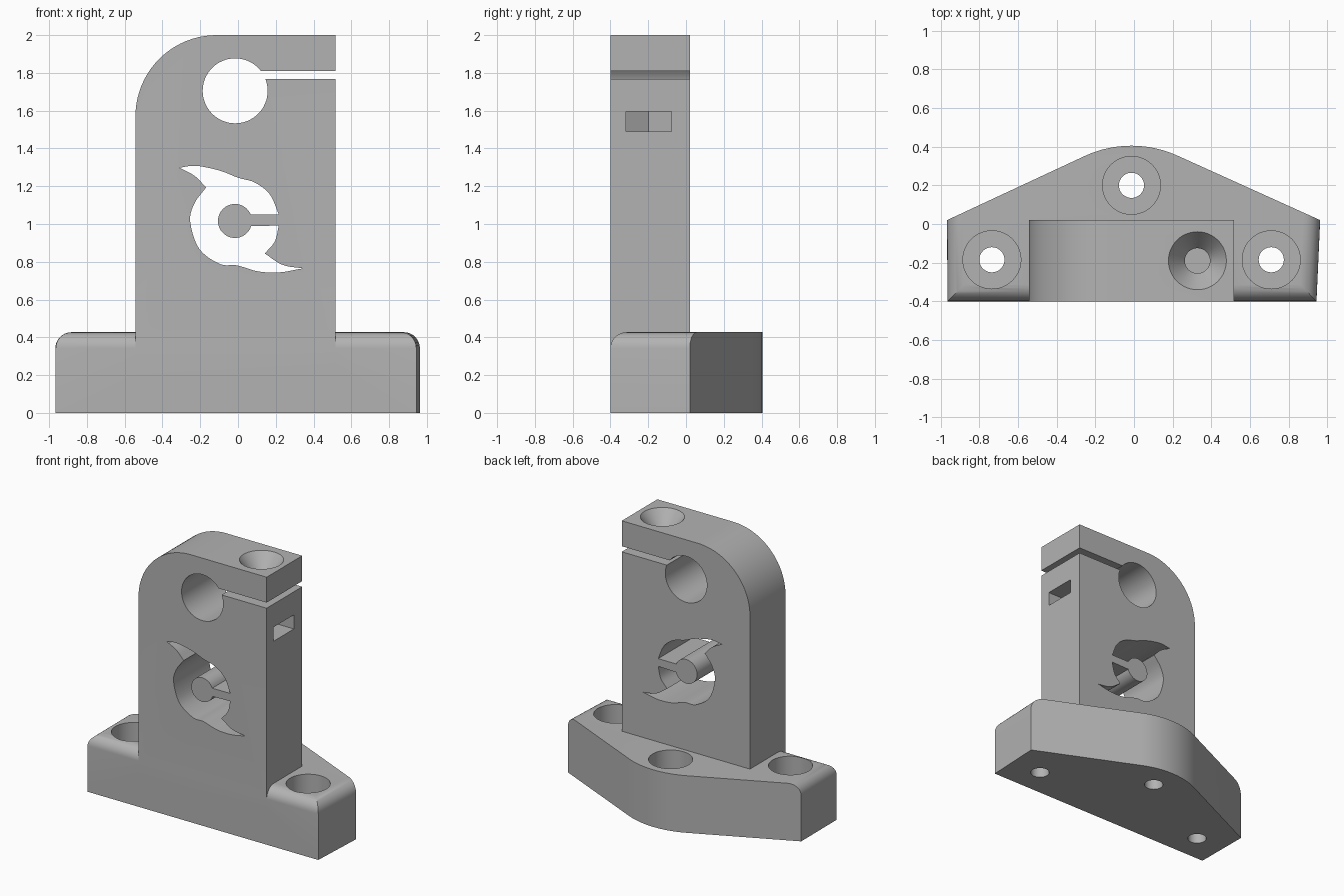
import bpy
import bmesh
from math import cos, sin, pi, radians
from mathutils import Vector

if "Cube" in bpy.data.objects:
    bpy.data.objects.remove(bpy.data.objects["Cube"])

FRONT, BACK = -0.40, 0.02      # column thickness
BASE_TOP, TOP = 0.427, 2.0
LEFT, RIGHT = -0.543, 0.517    # column width
MID_Y = -0.19


def arc(cx, cy, r, a0, a1, n):
    """Points on an arc, angles in degrees."""
    angles = [radians(a0 + (a1 - a0) * i / n) for i in range(n + 1)]
    return [(cx + r * cos(a), cy + r * sin(a)) for a in angles]


def spline(points, steps=5):
    """Smooth curve through a few points."""
    pts = [Vector(p) for p in points]
    pts = [2 * pts[0] - pts[1]] + pts + [2 * pts[-1] - pts[-2]]
    out = []
    for a, b, c, d in zip(pts, pts[1:], pts[2:], pts[3:]):
        for i in range(steps):
            t = i / steps
            p = (2 * b + (c - a) * t + (2 * a - 5 * b + 4 * c - d) * t ** 2
                 + (3 * b - a - 3 * c + d) * t ** 3) / 2
            out.append(tuple(p))
    return out + [tuple(points[-1])]


def prism(name, outline, lo, hi, axis="z", round_edges=None, radius=0.085):
    """Extrude an outline along z, or a front (x, z) outline along y."""
    bm = bmesh.new()
    place = (lambda u, v: (u, v, lo)) if axis == "z" else (lambda u, v: (u, lo, v))
    face = bm.faces.new([bm.verts.new(place(u, v)) for u, v in outline])
    grown = bmesh.ops.extrude_face_region(bm, geom=[face])["geom"]
    shift = Vector((0, 0, hi - lo)) if axis == "z" else Vector((0, hi - lo, 0))
    bmesh.ops.translate(bm, verts=[v for v in grown if isinstance(v, bmesh.types.BMVert)], vec=shift)
    bmesh.ops.recalc_face_normals(bm, faces=bm.faces)
    if round_edges:
        edges = [e for e in bm.edges if round_edges(e)]
        bmesh.ops.bevel(bm, geom=edges, offset=radius, segments=8, profile=0.5, affect="EDGES")
    mesh = bpy.data.meshes.new(name)
    bm.to_mesh(mesh)
    bm.free()
    obj = bpy.data.objects.new(name, mesh)
    bpy.context.collection.objects.link(obj)
    return obj


def drill(name, x, y, profile, n=48):
    """Turned cutter from (radius, z) pairs, lowest first."""
    bm = bmesh.new()
    rings = [[bm.verts.new((px, py, z)) for px, py in arc(x, y, r, 0, 360, n)[:-1]] for r, z in profile]
    for low, high in zip(rings, rings[1:]):
        for i in range(n):
            j = (i + 1) % n
            bm.faces.new((low[i], low[j], high[j], high[i]))
    bm.faces.new(rings[0][::-1])
    bm.faces.new(rings[-1])
    bmesh.ops.recalc_face_normals(bm, faces=bm.faces)
    mesh = bpy.data.meshes.new(name)
    bm.to_mesh(mesh)
    bm.free()
    obj = bpy.data.objects.new(name, mesh)
    bpy.context.collection.objects.link(obj)
    return obj


def combine(body, tool, operation):
    """Apply a boolean and discard the tool."""
    tool.hide_render = True
    mod = body.modifiers.new(tool.name, "BOOLEAN")
    mod.operation, mod.object, mod.solver = operation, tool, "EXACT"
    bpy.context.view_layer.objects.active = body
    bpy.ops.object.modifier_apply(modifier=mod.name)
    bpy.data.objects.remove(tool)


# Base: flange with a rounded rear point and rounded upper end edges
base_outline = [(-0.965, FRONT), (0.944, FRONT), (0.963, BACK)]
base_outline += arc(-0.013, -0.172, 0.577, 65.2, 114.8, 16) + [(-0.967, BACK)]


def is_upper_end(edge):
    return all(v.co.z > 0.4 and abs(v.co.x) > 0.9 for v in edge.verts)


body = prism("mounting_bracket", base_outline, 0, BASE_TOP, round_edges=is_upper_end)

# Column: upright plate with one large rounded corner
column_outline = [(LEFT, 0.2), (RIGHT, 0.2), (RIGHT, TOP)]
column_outline += arc(LEFT + 0.43, TOP - 0.43, 0.43, 90, 180, 20)
combine(body, prism("column", column_outline, FRONT, BACK, "y"), "UNION")

# Rod hole and clamp slot
y0, y1 = FRONT - 0.1, BACK + 0.1
rod = prism("rod_hole", arc(-0.015, 1.705, 0.172, 0, 360, 64)[:-1], y0, y1, "y")
combine(body, rod, "DIFFERENCE")
slot = [(0.0, 1.768), (0.7, 1.768), (0.7, 1.81), (0.0, 1.81)]
combine(body, prism("clamp_slot", slot, y0, y1, "y"), "DIFFERENCE")

# Swirl window: two curved tails around a hub held by one arm
swirl = spline([(0.216, 1.05), (0.169, 1.156), (0.09, 1.219), (0, 1.245),
                (-0.095, 1.282), (-0.222, 1.308), (-0.311, 1.298)])
swirl += spline([(-0.311, 1.298), (-0.23, 1.255), (-0.169, 1.193)])[1:]
swirl += spline([(-0.169, 1.193), (-0.23, 1.11), (-0.253, 1.013), (-0.205, 0.868),
                 (-0.095, 0.788), (-0.005, 0.781), (0.106, 0.749), (0.22, 0.744), (0.343, 0.765)])[1:]
swirl += spline([(0.343, 0.765), (0.235, 0.784), (0.142, 0.844)])[1:]
swirl += spline([(0.142, 0.844), (0.195, 0.908), (0.216, 0.992)])[1:]
swirl += arc(-0.016, 1.016, 0.09, -18, -338, 40)
combine(body, prism("swirl_window", swirl, y0, y1, "y"), "DIFFERENCE")

# Base bolt holes with deep counterbores
for x, y in ((-0.735, -0.185), (0.71, -0.185), (-0.013, 0.2)):
    profile = [(0.065, -0.1), (0.065, 0.17), (0.15, 0.17), (0.15, 0.6)]
    combine(body, drill("bolt_hole", x, y, profile), "DIFFERENCE")

# Clamp screw hole with a countersink
profile = [(0.065, 1.3), (0.065, 1.89), (0.15, TOP), (0.15, 2.1)]
combine(body, drill("screw_hole", 0.328, MID_Y, profile), "DIFFERENCE")

# Nut pocket: side slot ending in half a hexagon
pocket = arc(0.328, -0.198, 0.139, 120, 240, 2) + [(0.7, -0.318), (0.7, -0.078)]
combine(body, prism("nut_pocket", pocket, 1.49, 1.595), "DIFFERENCE")

# Plain grey finish
grey = bpy.data.materials.new("light_grey")
grey.use_nodes = True
colour = (0.45, 0.45, 0.45, 1)
grey.diffuse_color = colour
grey.node_tree.nodes["Principled BSDF"].inputs["Base Color"].default_value = colour
body.data.materials.clear()
body.data.materials.append(grey)
for polygon in body.data.polygons:
    polygon.material_index = 0

bpy.ops.object.select_all(action="DESELECT")
body.select_set(True)
bpy.context.view_layer.objects.active = body
bpy.ops.object.shade_smooth_by_angle(angle=radians(30))
